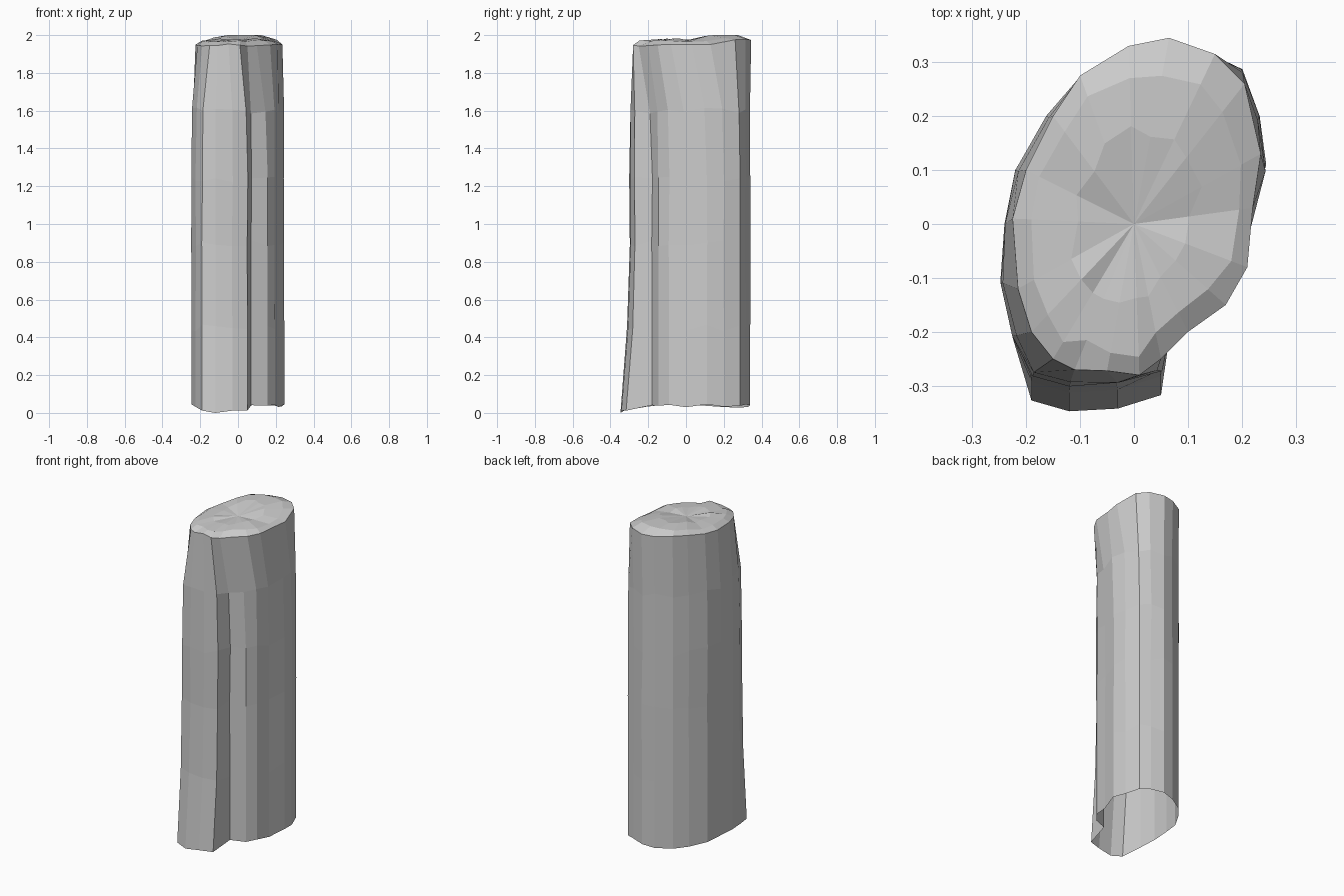
import bpy
import bmesh
import random
from mathutils import Vector

cube = bpy.data.objects.get("Cube")
if cube:
    bpy.data.objects.remove(cube, do_unlink=True)

random.seed(4)

# Plain grey material
stone = bpy.data.materials.new("light grey")
stone.use_nodes = True
grey = (0.6, 0.6, 0.6, 1)
stone.diffuse_color = grey
stone.node_tree.nodes["Principled BSDF"].inputs["Base Color"].default_value = grey

# Matching outlines in hundredths, counter-clockwise from the front crease
body_outline = [
    (5, -27), (7, -18), (15.5, -14.5), (19.5, -9), (21.5, 0),
    (24.5, 11), (23, 20), (20, 28.5), (14, 31.5), (6.5, 34),
    (-1, 32.5), (-10, 27), (-16, 20), (-22, 10), (-24, 0),
    (-24.5, -11), (-22.5, -21), (-19, -28), (-12, -30), (-3, -29.5)]
rim_outline = [
    (1, -28), (5, -25), (10, -20), (17, -15), (21, -8),
    (22, 3), (23.5, 13), (20.5, 26), (15, 31.5), (6.5, 34.5),
    (-1, 33), (-10, 27.5), (-15, 20), (-20, 10), (-22.5, 1),
    (-21.5, -12), (-19, -20), (-15, -25), (-11, -27), (-5, -27.2)]
body_outline = [Vector(p) / 100 for p in body_outline]
rim_outline = [Vector(p) / 100 for p in rim_outline]


def jitter(amount):
    return random.uniform(-amount, amount)


def side_ring(bm, height, blend, flare):
    """One ring of the shaft: blend goes towards the rim, flare pushes the front foot out."""
    ring = []
    for body, rim in zip(body_outline, rim_outline):
        point = body.lerp(rim, blend)
        wobble = 0.003 if 0 < blend < 1 or not flare else 0
        x = point.x + jitter(wobble)
        y = point.y + jitter(wobble)
        if y < -0.26:
            y -= flare
        ring.append(bm.verts.new((x, y, height + jitter(0.018))))
    return ring


def bridge(bm, lower, upper):
    count = len(lower)
    for i in range(count):
        j = (i + 1) % count
        bm.faces.new((lower[i], lower[j], upper[j], upper[i]))


def rim_height(y):
    # The cut end lies higher towards the back
    return 1.948 + 0.03 * max(0, min(1, (y - 0.1) / 0.22))


bm = bmesh.new()

# Shaft, open at the foot
levels = [(0.02, 0, 0.047), (0.45, 0, 0.012), (0.9, 0, 0), (1.24, 0, 0), (1.6, 0.15, 0)]
rings = [side_ring(bm, *level) for level in levels]

# Uneven foot edge: lowest at the front bulge and at the back
for v in rings[0]:
    v.co.z = 0.035 + jitter(0.012)
    if v.co.y < -0.3:
        v.co.z = 0.012
rings[0][18].co.z = 0

rings.append([bm.verts.new((p.x, p.y, rim_height(p.y) + jitter(0.006)))
              for p in rim_outline])

# Rough cut top: shrinking rings that rise, then dip at the middle
for scale, rise, rough in [(0.84, 0.02, 0.006), (0.5, 0.028, 0.007)]:
    ring = []
    for p in rim_outline:
        s = scale + jitter(0.05)
        z = min(2, rim_height(p.y) + rise + jitter(rough))
        ring.append(bm.verts.new((p.x * s, p.y * s, z)))
    rings.append(ring)
rings[-2][8].co.z = 2

for lower, upper in zip(rings, rings[1:]):
    bridge(bm, lower, upper)

middle = bm.verts.new((0, 0, 1.972))
last = rings[-1]
for i, v in enumerate(last):
    bm.faces.new((v, last[(i + 1) % len(last)], middle))

mesh = bpy.data.meshes.new("pillar")
bm.to_mesh(mesh)
bm.free()
mesh.materials.append(stone)
pillar = bpy.data.objects.new("pillar", mesh)
bpy.context.collection.objects.link(pillar)
